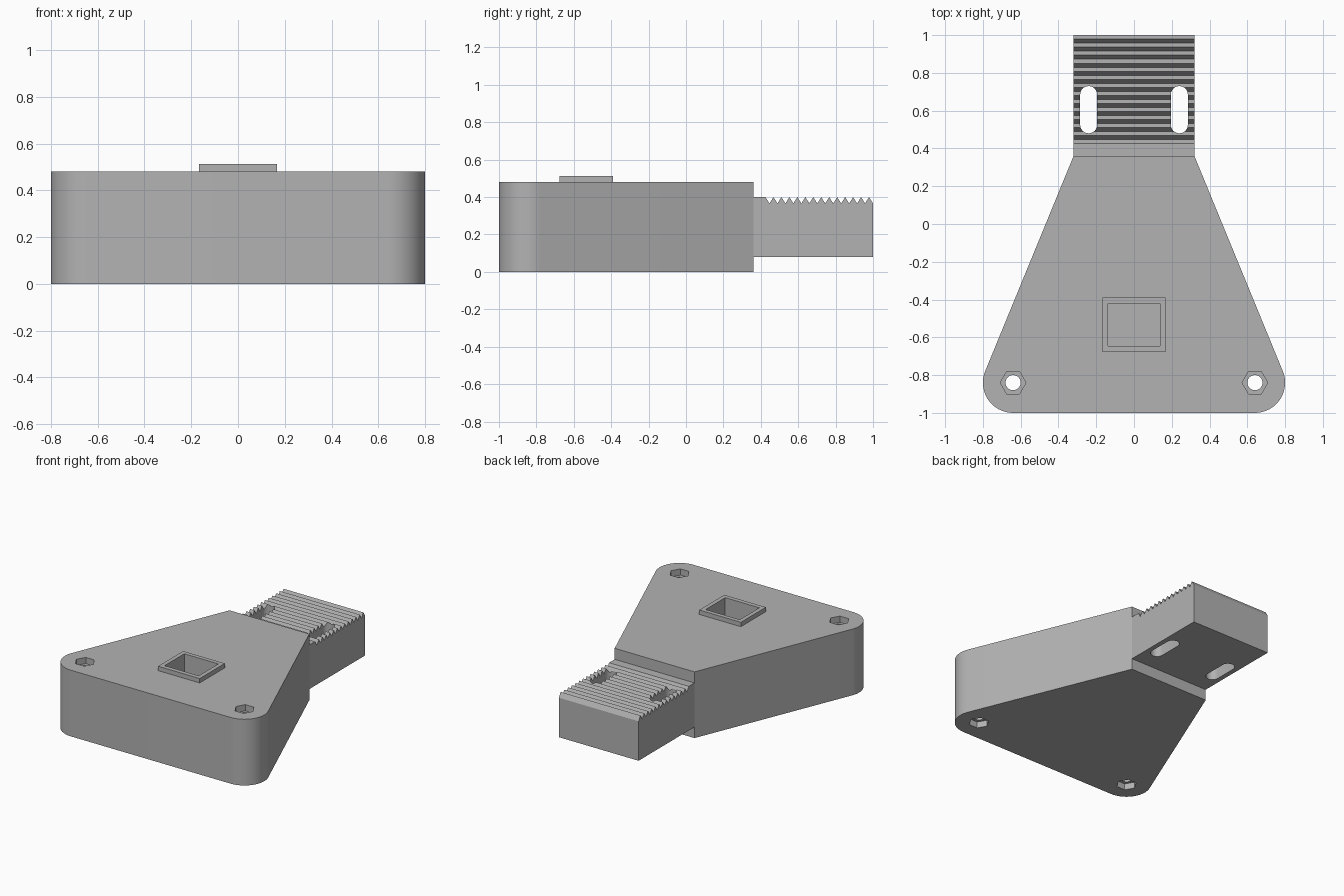
import bpy, bmesh
from math import pi, cos, sin, atan2, acos, hypot, radians

if "Cube" in bpy.data.objects:
    bpy.data.objects.remove(bpy.data.objects["Cube"])

grey = bpy.data.materials.new("matte grey")
grey.use_nodes = True
grey.diffuse_color = (0.45, 0.45, 0.45, 1)
grey.node_tree.nodes["Principled BSDF"].inputs["Base Color"].default_value = grey.diffuse_color


def arc(cx, cy, r, a0, a1, n):
    """Points along a circular arc."""
    return [(cx + r * cos(a0 + (a1 - a0) * i / n), cy + r * sin(a0 + (a1 - a0) * i / n))
            for i in range(n + 1)]


def rect(hx, y0, y1):
    return [(-hx, y0), (hx, y0), (hx, y1), (-hx, y1)]


def prism(name, outline, low, high, axis="z"):
    """Extrude an outline: xy along z, or yz along x."""
    bm = bmesh.new()
    place = (lambda u, v: (u, v, low)) if axis == "z" else (lambda u, v: (low, u, v))
    face = bm.faces.new([bm.verts.new(place(u, v)) for u, v in outline])
    side = bmesh.ops.extrude_face_region(bm, geom=[face])["geom"]
    step = (0, 0, high - low) if axis == "z" else (high - low, 0, 0)
    bmesh.ops.translate(bm, vec=step, verts=[v for v in side if isinstance(v, bmesh.types.BMVert)])
    bmesh.ops.recalc_face_normals(bm, faces=bm.faces)
    mesh = bpy.data.meshes.new(name)
    bm.to_mesh(mesh)
    bm.free()
    mesh.materials.append(grey)
    obj = bpy.data.objects.new(name, mesh)
    bpy.context.collection.objects.link(obj)
    return obj


def activate(obj):
    bpy.ops.object.select_all(action="DESELECT")
    obj.select_set(True)
    bpy.context.view_layer.objects.active = obj


def carve(obj, cutters):
    """Subtract each cutter, then discard it."""
    activate(obj)
    for cutter in cutters:
        mod = obj.modifiers.new("cut", "BOOLEAN")
        mod.operation, mod.solver, mod.object = "DIFFERENCE", "EXACT", cutter
        bpy.ops.object.modifier_apply(modifier=mod.name)
        bpy.data.objects.remove(cutter)
    bpy.ops.object.shade_smooth_by_angle(angle=radians(25))


# Tapered body with rounded front corners
HEIGHT, NECK, BACK = 0.48, 0.32, 0.36
CX, CY, R = 0.64, -0.84, 0.16
dx, dy = NECK - CX, BACK - CY
tangent = atan2(dy, dx) - acos(R / hypot(dx, dy))
half = arc(CX, CY, R, -pi / 2, tangent, 24) + [(NECK, BACK)]
body = prism("body", half + [(-x, y) for x, y in reversed(half)], 0, HEIGHT)

# Square socket, bolt holes and hexagonal nut recesses
FLOOR, RECESS = 0.1, 0.045
cutters = [prism("socket_cutter", rect(0.137, -0.645, -0.42), FLOOR, 0.6)]
for x in (-CX, CX):
    hexagon = arc(x, CY, 0.068, 0, 2 * pi, 6)[:-1]
    cutters += [prism("bolt_cutter", arc(x, CY, 0.04, 0, 2 * pi, 32)[:-1], -0.1, 0.6),
                prism("top_nut_cutter", hexagon, HEIGHT - RECESS, 0.6),
                prism("bottom_nut_cutter", hexagon, -0.1, RECESS)]
carve(body, cutters)

# Raised rim around the socket
rim = prism("socket_rim", rect(0.167, -0.677, -0.39), HEIGHT, 0.512)
carve(rim, [prism("rim_cutter", rect(0.137, -0.645, -0.42), 0.4, 0.6)])

# Serrated arm: flat shoulder, then a sawtooth top running to the back end
BASE, PEAK, VALLEY, START, TEETH = 0.08, 0.4, 0.366, 0.425, 27
teeth = [(START + (1 - START) * i / TEETH, VALLEY if i % 2 else PEAK) for i in range(TEETH + 1)]
profile = [(1, BASE), (0.34, BASE), (0.34, PEAK)] + teeth
arm = prism("serrated_arm", profile, -NECK, NECK, axis="x")

# Two long slots through the arm
slots = []
for x in (-0.24, 0.24):
    outline = arc(x, 0.685, 0.045, 0, pi, 16) + arc(x, 0.525, 0.045, pi, 2 * pi, 16)
    slots.append(prism("slot_cutter", outline, 0, 0.6))
carve(arm, slots)
